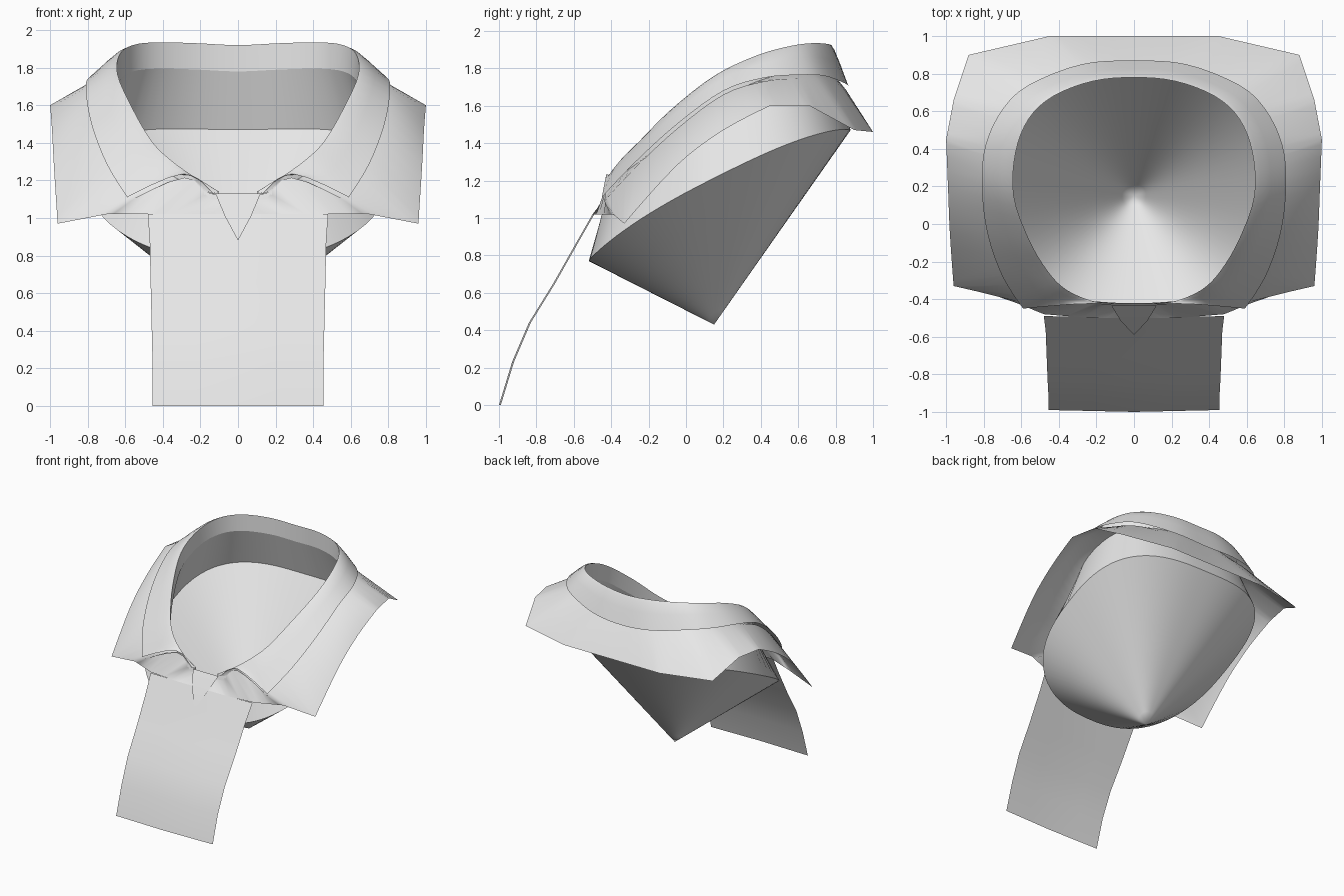
import bpy, bmesh
from mathutils import Vector as V

cube = bpy.data.objects.get("Cube")
if cube:
    bpy.data.objects.remove(cube, do_unlink=True)

cloth = bpy.data.materials.new("light_grey_cloth")
cloth.use_nodes = True
cloth.diffuse_color = (0.8, 0.8, 0.8, 1)
cloth.node_tree.nodes["Principled BSDF"].inputs["Base Color"].default_value = (0.8, 0.8, 0.8, 1)

STEPS = 4


def flip(p):
    return V((-p.x, p.y, p.z))


def smooth_path(points, corners=(), mirror_start=False):
    """Spline through the points, sharp at the listed corners, mirrored at the back."""
    first = flip(points[1]) if mirror_start else points[0]
    pad = [first] + points + [flip(points[-2])]
    slope = [(pad[i + 2] - pad[i]) / 2 for i in range(len(points))]
    for i in corners:
        slope[i] = V((0, 0, 0))
    path = []
    for i in range(len(points) - 1):
        for s in range(STEPS):
            t = s / STEPS
            h = t * t * (3 - 2 * t)
            path.append(points[i].lerp(points[i + 1], h)
                        + slope[i] * (t * (1 - t) ** 2) - slope[i + 1] * (t * t * (1 - t)))
    return path + [points[-1]]


def loft(name, rows, tip=None, mirrored=True):
    """Skin between rows of equal length, optionally closed to a tip."""
    bm = bmesh.new()
    grid = [[bm.verts.new(p) for p in row] for row in rows]
    for a, b in zip(grid, grid[1:]):
        for i in range(len(a) - 1):
            bm.faces.new((a[i], a[i + 1], b[i + 1], b[i]))
    if tip is not None:
        end = bm.verts.new(tip)
        for p, q in zip(grid[-1], grid[-1][1:]):
            bm.faces.new((p, q, end))
    bmesh.ops.recalc_face_normals(bm, faces=bm.faces)
    mesh = bpy.data.meshes.new(name)
    bm.to_mesh(mesh)
    bm.free()
    mesh.materials.append(cloth)
    obj = bpy.data.objects.new(name, mesh)
    bpy.context.collection.objects.link(obj)
    if mirrored:
        mod = obj.modifiers.new("mirror", "MIRROR")
        mod.merge_threshold = 0.002
    bpy.ops.object.select_all(action="DESELECT")
    obj.select_set(True)
    bpy.context.view_layer.objects.active = obj
    bpy.ops.object.shade_smooth_by_angle(angle=0.9)
    return obj


# Half outlines from the front centre round to the back centre
crest = [V(p) for p in (
    (.1, -.42, 1.14), (.22, -.41, 1.21), (.36, -.35, 1.31), (.46, -.25, 1.41),
    (.56, -.08, 1.58), (.64, .15, 1.76), (.63, .38, 1.87), (.56, .56, 1.92),
    (.43, .68, 1.935), (.22, .76, 1.93), (0, .78, 1.92))]
leaf_edge = [V(p) for p in (
    (.13, -.43, 1.13), (.29, -.425, 1.235), (.59, -.45, 1.11), (.7, -.28, 1.29),
    (.78, -.05, 1.5), (.81, .2, 1.68), (.79, .42, 1.75), (.7, .61, 1.765),
    (.56, .74, 1.76), (.28, .85, 1.72), (0, .87, 1.7))]
hem = [V(p) for p in (
    (0, -.5, 1.02), (.24, -.5, 1.02), (.48, -.48, 1.02), (.7, -.39, 1.02),
    (.96, -.33, .97), (.98, -.05, 1.28), (.99, .2, 1.47), (1, .45, 1.6),
    (.96, .66, 1.6), (.88, .9, 1.47), (.45, 1, 1.46), (0, 1, 1.46))]
front_centre = V((0, -.42, 1.12))

# Collar: inner band, rolled crest and folded leaf
drop = [min(.02 + .03 * i, .14) for i in range(len(crest))]
band = [p - V((0, 0, d)) for p, d in zip(crest, drop)]
crest_path = smooth_path(crest)
edge_path = smooth_path(leaf_edge, corners=(2,))
band_path = smooth_path(band)


def leaf_row(t, lift):
    return [a.lerp(b, t) + V((0, 0, lift * min(1, (a - b).length * 5)))
            for a, b in zip(crest_path, edge_path)]


loft("collar", [band_path, crest_path, leaf_row(.15, .012), leaf_row(.5, .012), edge_path])

# Yoke: sheet from the neck, under the collar, out to the hem
neck = smooth_path([front_centre] + band, mirror_start=True)
under = [V((0, -.43, 1.11))] + [V((p.x * .98, .2 + (p.y - .2) * .98, p.z - .02)) for p in leaf_edge]
under_path = smooth_path(under, corners=(3,), mirror_start=True)
hem_path = smooth_path(hem, corners=(1, 2, 3, 4, 7, 8, 9, 10), mirror_start=True)
loft("yoke", [neck, under_path, hem_path])

# Front panel hanging below the yoke
panel = []
for width, y, z in ((.48, -.49, 1.02), (.47, -.57, .88), (.465, -.7, .65),
                    (.46, -.83, .44), (.455, -.92, .23), (.455, -.99, 0)):
    panel.append([V((width * s, y - .01 * (1 - s), z)) for s in (0, .5, 1)])
loft("front_panel", panel)

# Pointed neck notch laid on the panel
notch = [[V((s * w, y, z)) for s in (-1, 1)]
         for w, y, z in ((.12, -.435, 1.13), (.07, -.517, 1.01))]
loft("neck_notch", notch, tip=V((0, -.59, .88)), mirrored=False)

# Bowl filling the neck: widens below the collar, then narrows to a point
middle = V((0, .18, 0))
apex = V((0, .15, .43))
wide = []
for p in neck:
    d = p - middle
    size = ((abs(d.x) / .8) ** 2.6 + (abs(d.y) / .7) ** 2.6) ** (1 / 2.6)
    x, y = d.x / size, middle.y + d.y / size
    wide.append(V((x, y, .77 + .5 * (y + .52) + .17 * x * x)))
rings = [[p.lerp(apex, t) for p in wide] for t in (0, .25, .5, .75, .92)]
loft("neck_bowl", [neck] + rings, tip=apex)
